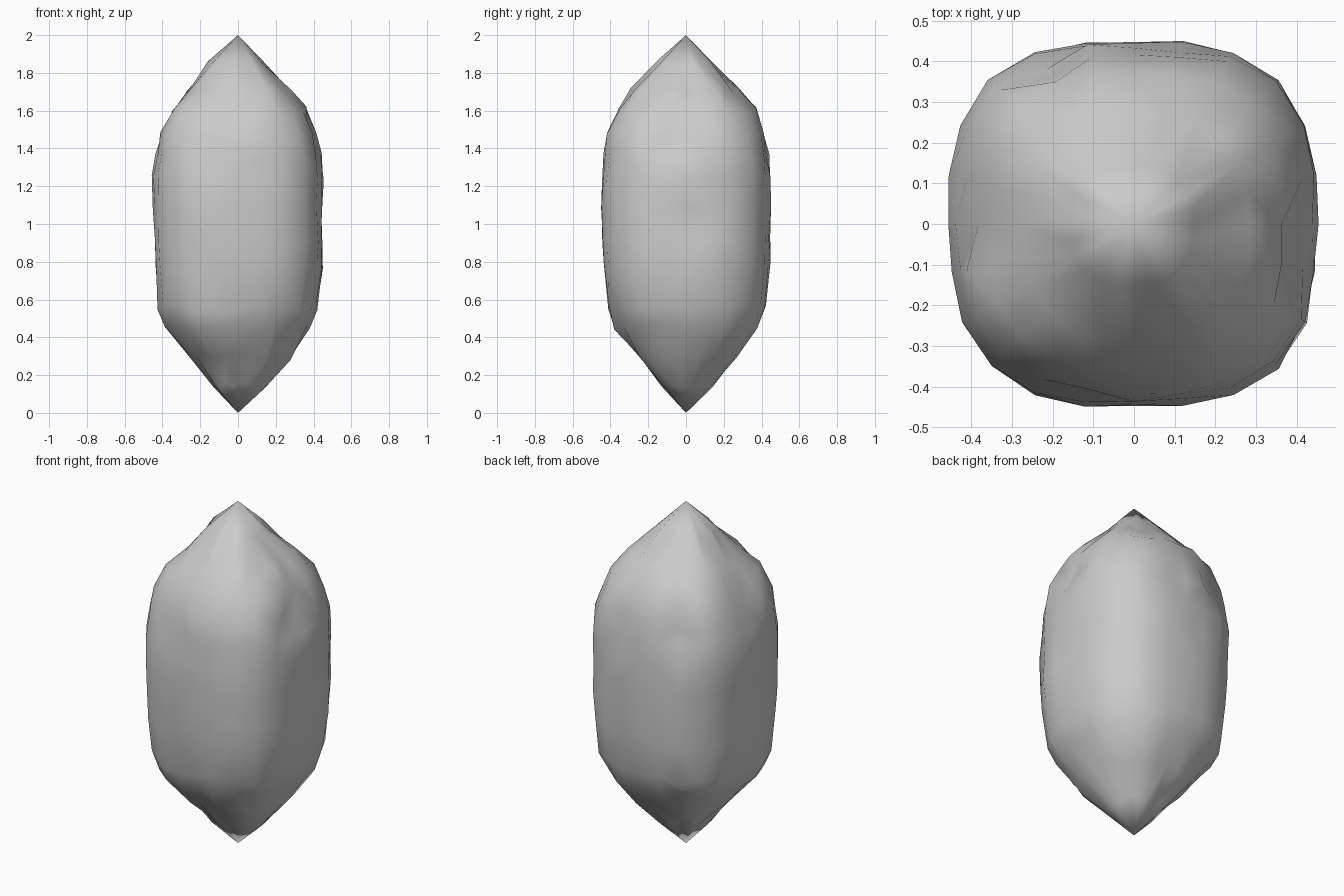
import bpy, bmesh, math, random
from mathutils import Vector

if "Cube" in bpy.data.objects:
    bpy.data.objects.remove(bpy.data.objects["Cube"])

random.seed(4)
SIDES = 24

# Ring profile: height, reach to left, right, front, back
RINGS = [
    (0.15, 0.13, 0.145, 0.135, 0.14),
    (0.30, 0.26, 0.285, 0.265, 0.275),
    (0.46, 0.39, 0.38, 0.385, 0.38),
    (0.56, 0.43, 0.425, 0.42, 0.43),
    (0.78, 0.447, 0.453, 0.44, 0.447),
    (0.92, 0.45, 0.455, 0.45, 0.453),
    (1.08, 0.455, 0.455, 0.455, 0.455),
    (1.24, 0.46, 0.455, 0.45, 0.453),
    (1.36, 0.44, 0.447, 0.44, 0.45),
    (1.47, 0.422, 0.42, 0.425, 0.43),
    (1.60, 0.36, 0.37, 0.355, 0.375),
    (1.70, 0.275, 0.29, 0.295, 0.29),
    (1.85, 0.16, 0.15, 0.15, 0.145),
]

# Chipped spots: position, radius, depth
CHIPS = [
    ((0.42, -0.08, 1.45), 0.13, 0.05),
    ((0.45, 0.0, 0.97), 0.12, 0.03),
    ((-0.22, 0.42, 1.44), 0.13, 0.05),
    ((-0.40, 0.0, 1.50), 0.12, 0.04),
    ((0.08, 0.44, 1.40), 0.11, 0.03),
    ((-0.45, 0.06, 0.86), 0.12, 0.025),
    ((0.22, -0.41, 0.50), 0.13, 0.03),
    ((-0.15, -0.43, 1.40), 0.14, 0.02),
]


def ring_point(ring, i):
    """Point on a rounded-square section with separate reach per side."""
    z, left, right, front, back = ring
    a = 2 * math.pi * i / SIDES
    c, s = math.cos(a), math.sin(a)
    n = 2.85 if 0.4 < z < 1.65 else 2.5
    r = (abs(c) ** n + abs(s) ** n) ** (-1 / n)
    p = Vector((c * r * (right if c > 0 else left),
                s * r * (back if s > 0 else front), z))
    # hewn irregularity
    k = 1 - random.uniform(0, 0.025)
    p.x *= k
    p.y *= k
    p.z += random.uniform(-0.02, 0.02)
    for spot, radius, depth in CHIPS:
        d = (p - Vector(spot)).length
        if d < radius:
            inward = Vector((p.x, p.y, 0)).normalized()
            p -= inward * depth * (1 - (d / radius) ** 2)
    return p


# Crystal body: rings closed by two pointed tips
bm = bmesh.new()
rows = [[bm.verts.new(ring_point(r, i)) for i in range(SIDES)] for r in RINGS]
bottom = bm.verts.new((0, 0, 0))
top = bm.verts.new((0, 0, 2))
for i in range(SIDES):
    j = (i + 1) % SIDES
    bm.faces.new((bottom, rows[0][j], rows[0][i]))
    bm.faces.new((top, rows[-1][i], rows[-1][j]))
    for lo, hi in zip(rows, rows[1:]):
        bm.faces.new((lo[i], lo[j], hi[j], hi[i]))
bmesh.ops.triangulate(bm, faces=[f for f in bm.faces if len(f.verts) == 4])
bmesh.ops.recalc_face_normals(bm, faces=bm.faces)
for f in bm.faces:
    f.smooth = True

mesh = bpy.data.meshes.new("crystal_rock")
bm.to_mesh(mesh)
bm.free()
crystal = bpy.data.objects.new("crystal_rock", mesh)
bpy.context.collection.objects.link(crystal)
